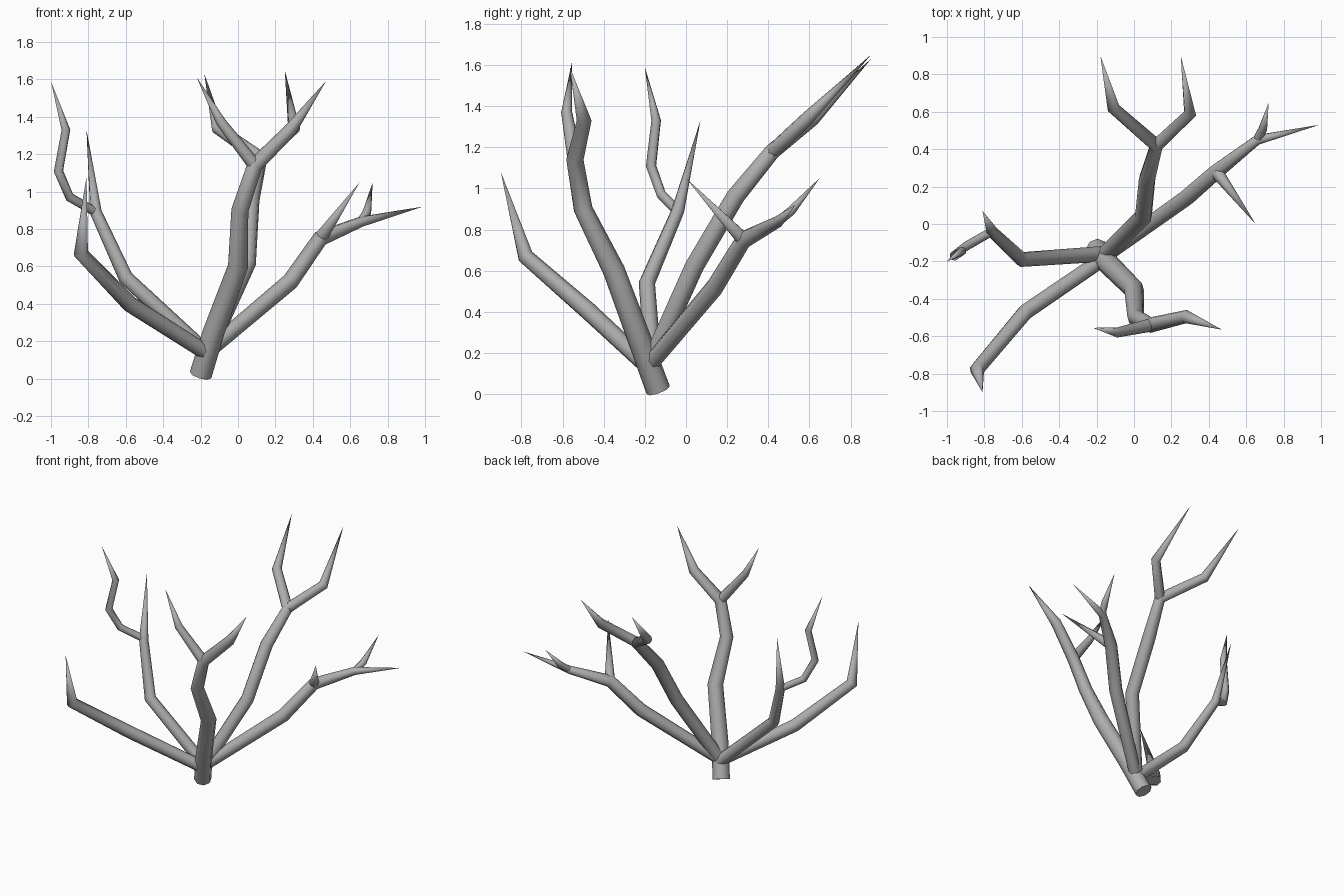
import bpy, bmesh, math
from mathutils import Vector

cube = bpy.data.objects.get("Cube")
if cube:
    bpy.data.objects.remove(cube, do_unlink=True)

bark = bpy.data.materials.new("bark_grey")
bark.use_nodes = True
bark.diffuse_color = (0.42, 0.42, 0.42, 1)
bark.node_tree.nodes["Principled BSDF"].inputs["Base Color"].default_value = (0.42, 0.42, 0.42, 1)

SIDES = 8


def limb(name, points, radii):
    """Mitred tube through the points; a final radius of 0 ends in a sharp tip."""
    pts = [Vector(p) for p in points]
    dirs = [(b - a).normalized() for a, b in zip(pts, pts[1:])]
    bm = bmesh.new()
    side = dirs[0].cross(Vector((0, 1, 0))).normalized()
    rings = []
    for i, (p, r) in enumerate(zip(pts, radii)):
        d_in, d_out = dirs[max(i - 1, 0)], dirs[min(i, len(dirs) - 1)]
        if r == 0:
            rings.append([bm.verts.new(p)])
            continue
        t = (d_in + d_out).normalized()
        side = (side - t * side.dot(t)).normalized()
        up = t.cross(side)
        steps = [2 * math.pi * k / SIDES for k in range(SIDES)]
        rings.append([bm.verts.new(p + r * (side * math.cos(a) + up * math.sin(a))) for a in steps])
    for a, b in zip(rings, rings[1:]):
        for k in range(SIDES):
            n = (k + 1) % SIDES
            if len(b) == 1:
                bm.faces.new((a[k], a[n], b[0]))
            else:
                bm.faces.new((a[k], a[n], b[n], b[k]))
    bm.faces.new(rings[0][::-1])
    bmesh.ops.recalc_face_normals(bm, faces=bm.faces)
    mesh = bpy.data.meshes.new(name)
    bm.to_mesh(mesh)
    bm.free()
    mesh.materials.append(bark)
    obj = bpy.data.objects.new(name, mesh)
    bpy.context.collection.objects.link(obj)
    bpy.ops.object.select_all(action='DESELECT')
    obj.select_set(True)
    bpy.context.view_layer.objects.active = obj
    bpy.ops.object.shade_smooth_by_angle(angle=math.radians(50))


# Trunk running into the front limb, with its fork
fork = (0.09, -0.54, 1.14)
limb("trunk_and_front_limb",
     [(-0.2, -0.135, 0.02), (-0.13, -0.22, 0.25), (0, -0.35, 0.6), (0.01, -0.5, 0.9), fork,
      (0.28, -0.495, 1.33), (0.47, -0.565, 1.59)],
     [0.06, 0.058, 0.054, 0.046, 0.042, 0.036, 0])
limb("front_fork", [fork, (-0.09, -0.58, 1.37), (-0.22, -0.555, 1.61)], [0.036, 0.027, 0])

# Back limb with its fork
fork = (0.12, 0.42, 1.18)
limb("back_limb",
     [(-0.17, -0.18, 0.13), (0.05, 0.04, 0.62), (0.07, 0.24, 0.96), fork,
      (-0.11, 0.62, 1.34), (-0.18, 0.9, 1.63)],
     [0.045, 0.047, 0.046, 0.04, 0.034, 0])
limb("back_fork", [fork, (0.3, 0.59, 1.34), (0.25, 0.9, 1.65)], [0.036, 0.034, 0])

# Left limb with two twigs
knee, fork = (0.44, 0.28, 0.75), (0.66, 0.45, 0.84)
limb("left_limb",
     [(-0.17, -0.18, 0.14), (0.28, 0.14, 0.52), knee, fork, (0.99, 0.53, 0.92)],
     [0.042, 0.046, 0.043, 0.028, 0])
limb("left_inner_twig", [knee, (0.65, 0, 1.05)], [0.036, 0])
limb("left_outer_twig", [fork, (0.69, 0.51, 0.89), (0.72, 0.65, 1.05)], [0.024, 0.024, 0])

# Right front limb
limb("right_front_limb",
     [(-0.17, -0.19, 0.14), (-0.58, -0.47, 0.4), (-0.84, -0.78, 0.67), (-0.81, -0.9, 1.08)],
     [0.042, 0.044, 0.04, 0])

# Right back limb with a long crooked twig
fork = (-0.76, -0.04, 0.89)
limb("right_back_limb",
     [(-0.17, -0.16, 0.14), (-0.6, -0.19, 0.54), fork, (-0.81, 0.07, 1.33)],
     [0.042, 0.04, 0.032, 0])
limb("right_back_twig",
     [fork, (-0.9, -0.12, 0.97), (-0.96, -0.17, 1.11), (-0.92, -0.145, 1.33), (-1, -0.2, 1.59)],
     [0.024, 0.025, 0.026, 0.024, 0])
